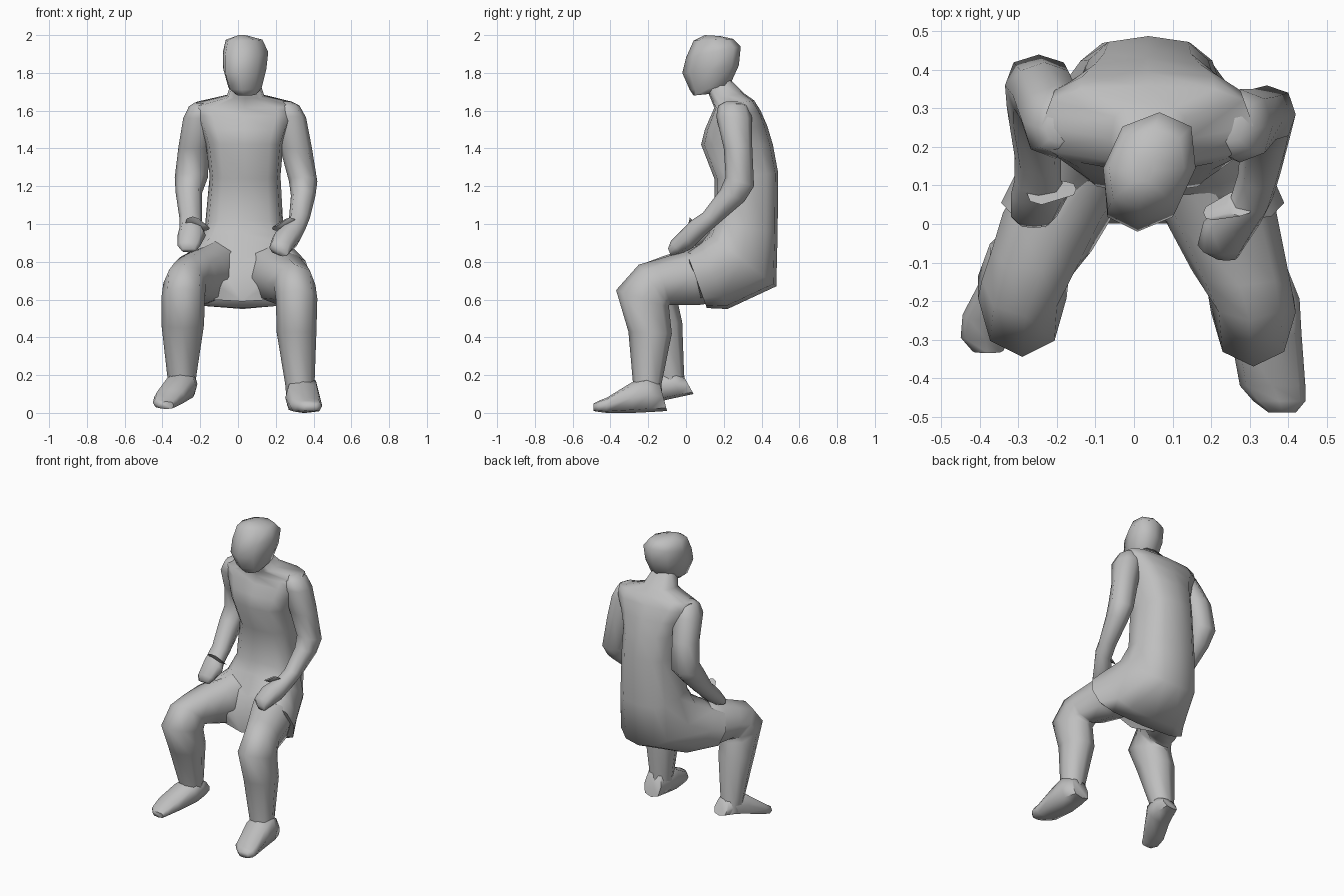
import bpy, bmesh, math
from mathutils import Vector

grey = bpy.data.materials.new("plain grey")
grey.diffuse_color = (0.52, 0.52, 0.52, 1)


def spow(v, p):
    return math.copysign(abs(v) ** p, v)


def loft(name, sections, sides=8, power=0.85, yaw=0.0, dip=()):
    """Skin rings given as (x min, x max, front y, front z, back y, back z[, back taper]).
    dip lowers the middle front point of the last rings."""
    bm = bmesh.new()
    rings = []
    for x0, x1, yf, zf, yb, zb, *taper in sections:
        c = Vector(((x0 + x1) / 2, (yf + yb) / 2, (zf + zb) / 2))
        half = Vector((0, (yb - yf) / 2, (zb - zf) / 2))
        half.x = yaw * half.y
        ring = []
        for i in range(sides):
            a = 2 * math.pi * i / sides
            s = spow(math.sin(a), power)
            w = (x1 - x0) / 2 * (1 - (taper[0] if taper else 0) * max(0, s))
            ring.append(bm.verts.new(c + half * s + Vector((w * spow(math.cos(a), power), 0, 0))))
        rings.append(ring)
    for ring, drop in zip(rings[::-1], dip):
        ring[sides * 3 // 4].co.z -= drop
    for r, s in zip(rings, rings[1:]):
        for i in range(sides):
            j = (i + 1) % sides
            bm.faces.new((r[i], r[j], s[j], s[i]))
    bm.faces.new(rings[0])
    bm.faces.new(rings[-1])
    bmesh.ops.recalc_face_normals(bm, faces=bm.faces)
    for f in bm.faces:
        f.smooth = True
    for e in bm.edges:
        e.smooth = e.calc_face_angle(0) < 1.1
    mesh = bpy.data.meshes.new(name)
    bm.to_mesh(mesh)
    bm.free()
    mesh.materials.append(grey)
    obj = bpy.data.objects.new(name, mesh)
    bpy.context.collection.objects.link(obj)
    return obj


# head, turned slightly to one side
loft("head", [
    (-0.01, 0.095, 0.04, 1.68, 0.14, 1.69),
    (-0.05, 0.125, 0.02, 1.71, 0.23, 1.73),
    (-0.078, 0.15, -0.02, 1.80, 0.28, 1.84),
    (-0.08, 0.16, 0.00, 1.88, 0.29, 1.94),
    (-0.065, 0.13, 0.04, 1.97, 0.25, 1.98),
    (0.0, 0.05, 0.10, 2.00, 0.18, 1.995)], yaw=0.18)

# neck, torso and the wide garment over the hips, bending forward to the hem,
# with the lap dipping between the thighs
loft("torso_and_hips", [
    (-0.03, 0.11, 0.09, 1.76, 0.23, 1.77),
    (-0.06, 0.14, 0.13, 1.665, 0.31, 1.69),
    (-0.24, 0.31, 0.15, 1.615, 0.36, 1.655),
    (-0.23, 0.30, 0.13, 1.57, 0.395, 1.60),
    (-0.20, 0.27, 0.10, 1.50, 0.43, 1.52, 0.1),
    (-0.17, 0.24, 0.08, 1.42, 0.46, 1.42, 0.15),
    (-0.15, 0.225, 0.15, 1.24, 0.488, 1.27, 0.15),
    (-0.175, 0.24, 0.15, 1.02, 0.485, 0.95, 0.15),
    (-0.23, 0.29, 0.12, 0.95, 0.478, 0.67, 0.4),
    (-0.30, 0.35, 0.07, 0.91, 0.22, 0.55, 0.15),
    (-0.345, 0.39, 0.0, 0.86, 0.11, 0.555)], sides=12, power=0.65, dip=(0.27, 0.10))

# arms, shoulder to fingertips
arms = {
    "right_arm": [
        (0.22, 0.28, 0.21, 1.648, 0.28, 1.65), (0.19, 0.325, 0.17, 1.625, 0.33, 1.63),
        (0.19, 0.36, 0.16, 1.57, 0.35, 1.56),
        (0.22, 0.39, 0.20, 1.40, 0.35, 1.42), (0.27, 0.42, 0.21, 1.25, 0.36, 1.20),
        (0.28, 0.41, 0.18, 1.18, 0.31, 1.12), (0.27, 0.38, 0.09, 1.06, 0.17, 1.00),
        (0.25, 0.36, 0.03, 1.02, 0.10, 0.94), (0.18, 0.33, -0.02, 0.97, 0.03, 0.87),
        (0.165, 0.29, -0.08, 0.91, -0.03, 0.84), (0.21, 0.27, -0.095, 0.87, -0.08, 0.83)],
    "left_arm": [
        (-0.23, -0.16, 0.21, 1.64, 0.28, 1.645), (-0.26, -0.13, 0.18, 1.62, 0.33, 1.625),
        (-0.29, -0.12, 0.17, 1.56, 0.36, 1.56),
        (-0.315, -0.15, 0.25, 1.40, 0.42, 1.42), (-0.335, -0.16, 0.28, 1.27, 0.44, 1.22),
        (-0.33, -0.19, 0.23, 1.20, 0.37, 1.13), (-0.31, -0.19, 0.13, 1.06, 0.22, 1.00),
        (-0.31, -0.19, 0.08, 1.02, 0.15, 0.94), (-0.32, -0.17, 0.05, 0.98, 0.10, 0.90),
        (-0.32, -0.20, 0.0, 0.91, 0.04, 0.86), (-0.30, -0.22, -0.01, 0.87, 0.01, 0.85)],
}
# thumbs, pointing inward
thumbs = {
    "right_thumb": [(0.24, 0.31, 0.02, 1.035, 0.09, 0.96), (0.18, 0.23, 0.01, 0.99, 0.05, 0.965)],
    "left_thumb": [(-0.28, -0.20, 0.05, 1.04, 0.12, 0.96), (-0.20, -0.15, 0.07, 0.99, 0.11, 0.965)],
}
# legs, hip to ankle
legs = {
    "right_leg": [
        (0.04, 0.33, 0.12, 0.91, 0.20, 0.59), (0.07, 0.37, 0.0, 0.86, 0.06, 0.57),
        (0.15, 0.40, -0.16, 0.81, -0.08, 0.57), (0.19, 0.41, -0.25, 0.785, -0.09, 0.57),
        (0.20, 0.42, -0.37, 0.65, -0.09, 0.56), (0.205, 0.415, -0.305, 0.43, -0.075, 0.42),
        (0.25, 0.405, -0.28, 0.15, -0.13, 0.15), (0.26, 0.41, -0.28, 0.05, -0.12, 0.03)],
    "left_leg": [
        (-0.26, 0.03, 0.12, 0.91, 0.20, 0.59), (-0.34, -0.05, 0.0, 0.87, 0.06, 0.57),
        (-0.37, -0.11, -0.12, 0.83, -0.02, 0.59), (-0.395, -0.17, -0.24, 0.785, -0.05, 0.59),
        (-0.405, -0.175, -0.345, 0.66, -0.04, 0.57), (-0.405, -0.18, -0.25, 0.45, -0.02, 0.48),
        (-0.375, -0.22, -0.16, 0.20, -0.01, 0.20), (-0.36, -0.23, -0.15, 0.10, 0.01, 0.11)],
}
# feet, heel to toe; the left heel is lifted
feet = {
    "right_foot": [
        (0.275, 0.40, -0.14, 0.16, -0.10, 0.01), (0.255, 0.43, -0.21, 0.19, -0.18, 0.005),
        (0.25, 0.435, -0.29, 0.16, -0.28, 0.0), (0.275, 0.445, -0.42, 0.08, -0.42, 0.0),
        (0.31, 0.445, -0.46, 0.065, -0.46, 0.005), (0.35, 0.42, -0.49, 0.05, -0.49, 0.01)],
    "left_foot": [
        (-0.33, -0.23, -0.01, 0.19, 0.04, 0.10), (-0.36, -0.215, -0.08, 0.22, -0.03, 0.085),
        (-0.39, -0.22, -0.16, 0.20, -0.10, 0.07), (-0.445, -0.28, -0.25, 0.12, -0.22, 0.04),
        (-0.45, -0.32, -0.30, 0.08, -0.29, 0.025), (-0.42, -0.34, -0.335, 0.06, -0.325, 0.02)],
}
for group, power in ((arms, 0.85), (thumbs, 0.85), (legs, 0.92), (feet, 0.65)):
    for name, sections in group.items():
        loft(name, sections, power=power)
